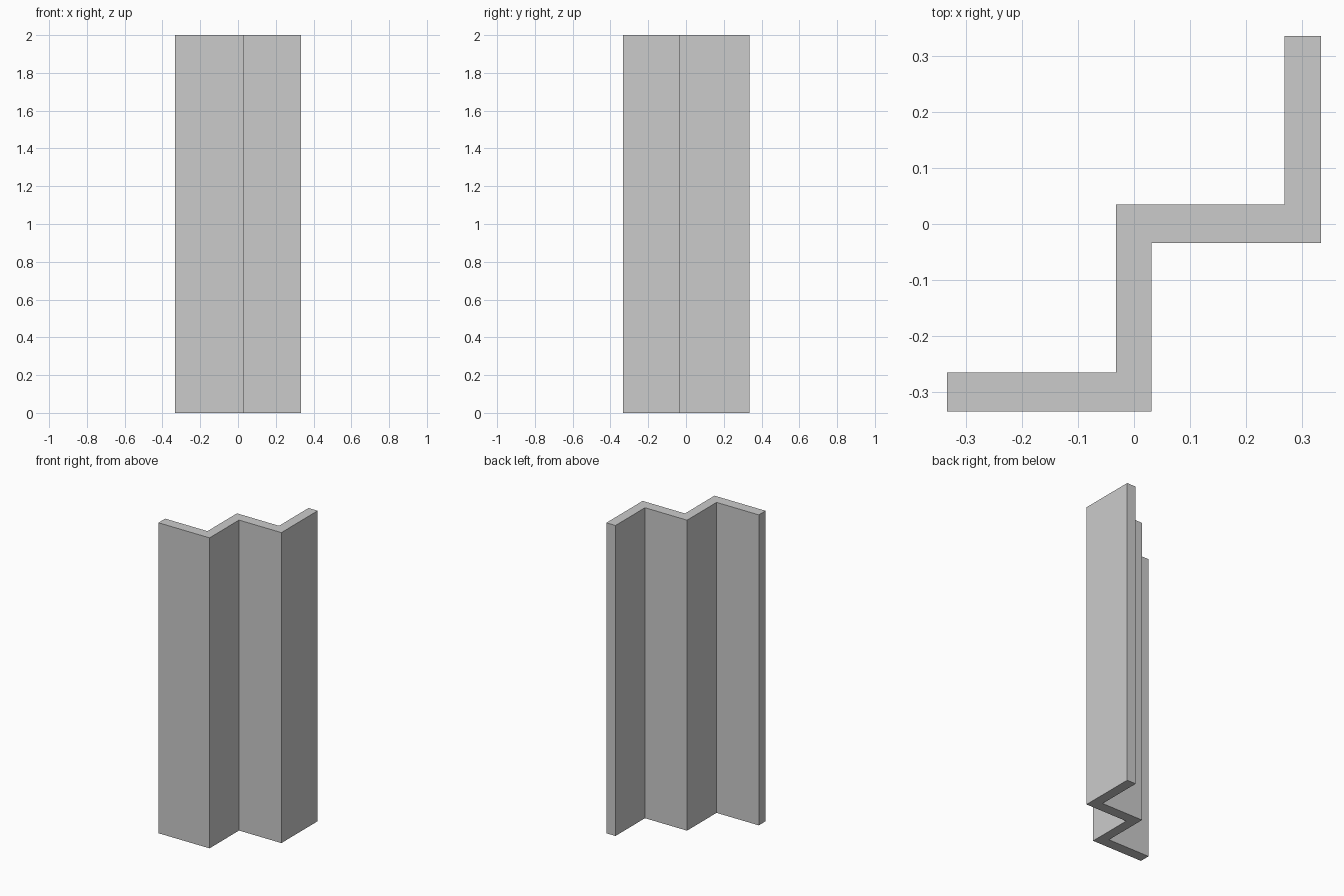
import bpy
import bmesh

if "Cube" in bpy.data.objects:
    bpy.data.objects.remove(bpy.data.objects["Cube"])

HEIGHT = 2.0

# Stepped zigzag cross-section, counter-clockwise seen from above
PROFILE = [
    (-0.333, -0.334), (0.031, -0.334), (0.031, -0.034), (0.333, -0.034),
    (0.333, 0.335), (0.268, 0.335), (0.268, 0.035), (-0.032, 0.035),
    (-0.032, -0.265), (-0.333, -0.265),
]

# Folded panel: extrude the profile straight up
bm = bmesh.new()
base = bm.faces.new([bm.verts.new((x, y, 0)) for x, y in PROFILE])
result = bmesh.ops.extrude_face_region(bm, geom=[base], use_keep_orig=True)
top = [v for v in result["geom"] if isinstance(v, bmesh.types.BMVert)]
bmesh.ops.translate(bm, verts=top, vec=(0, 0, HEIGHT))
bmesh.ops.recalc_face_normals(bm, faces=bm.faces)

mesh = bpy.data.meshes.new("folded_panel")
bm.to_mesh(mesh)
bm.free()
panel = bpy.data.objects.new("folded_panel", mesh)
bpy.context.collection.objects.link(panel)
